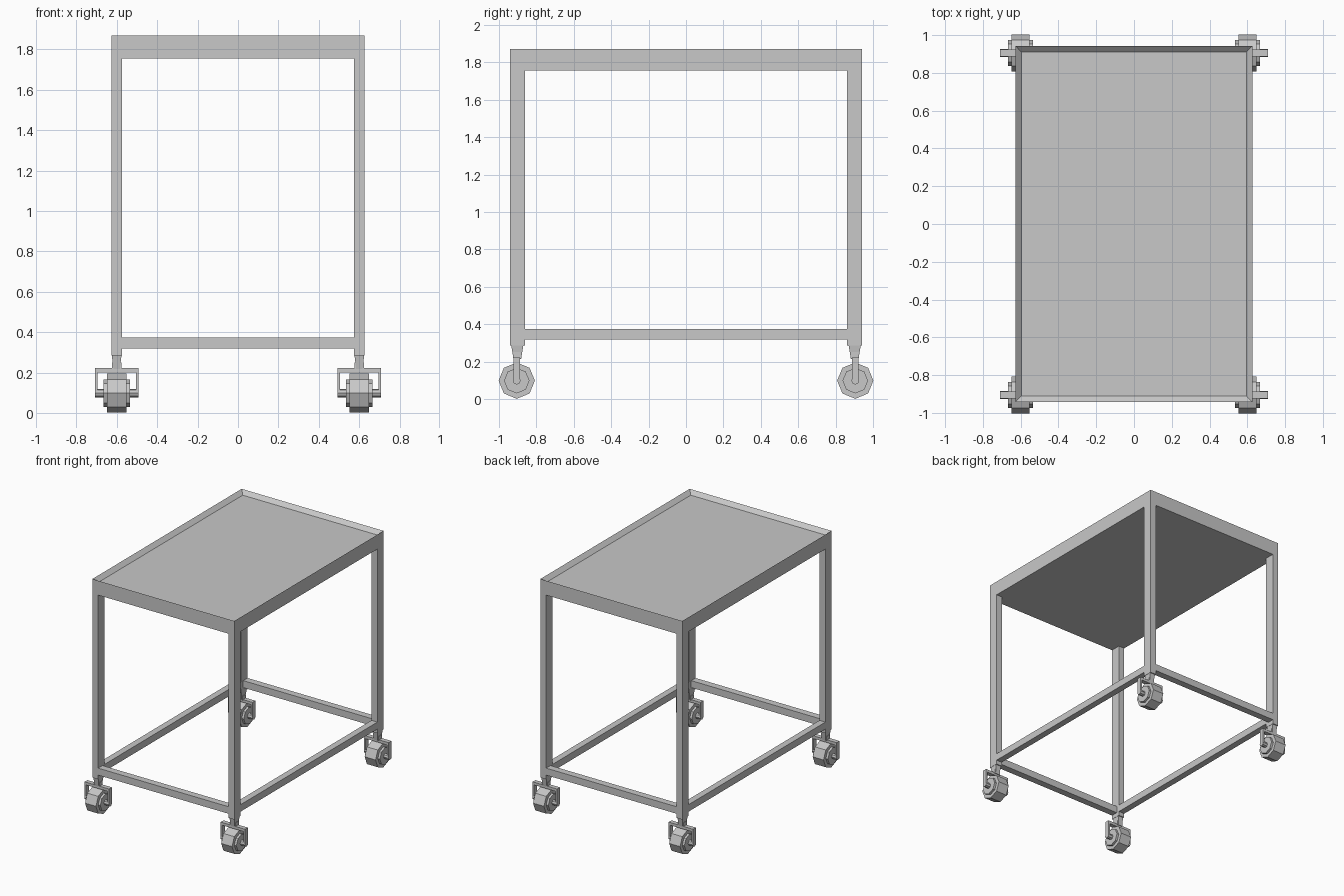
import bpy
import bmesh
import math
from mathutils import Matrix, Vector

if "Cube" in bpy.data.objects:
    bpy.data.objects.remove(bpy.data.objects["Cube"], do_unlink=True)

grey = bpy.data.materials.new("grey metal")
grey.use_nodes = True
colour = (0.58, 0.58, 0.58, 1)
grey.diffuse_color = colour
grey.node_tree.nodes["Principled BSDF"].inputs["Base Color"].default_value = colour


def finish(name, bm):
    bmesh.ops.recalc_face_normals(bm, faces=bm.faces)
    mesh = bpy.data.meshes.new(name)
    bm.to_mesh(mesh)
    bm.free()
    mesh.materials.append(grey)
    obj = bpy.data.objects.new(name, mesh)
    bpy.context.collection.objects.link(obj)
    return obj


def box(name, low, high, taper=1.0):
    """Box between two corners; taper scales its bottom end."""
    low, high = Vector(low), Vector(high)
    bm = bmesh.new()
    bmesh.ops.create_cube(bm, size=1)
    for v in bm.verts:
        if v.co.z < 0:
            v.co.x *= taper
            v.co.y *= taper
        v.co = (low + high) / 2 + v.co * (high - low)
    return finish(name, bm)


def drum(name, centre, radius, width):
    """Eight-sided cylinder lying along x."""
    bm = bmesh.new()
    bmesh.ops.create_cone(bm, cap_ends=True, segments=8, radius1=radius,
                          radius2=radius, depth=width)
    turn = Matrix.Translation(centre) @ Matrix.Rotation(math.pi / 2, 4, "Y")
    bmesh.ops.transform(bm, matrix=turn, verts=bm.verts)
    return finish(name, bm)


X, Y = 0.627, 0.942          # outer half sizes of the frame
LEG_X, LEG_Y = 0.052, 0.08   # leg section
TOP, APRON = 1.87, 1.755
RAIL_LOW, RAIL_HIGH = 0.318, 0.374

# Tray top: solid slab with a recessed upper face
tray = box("tray_top", (-X, -Y, APRON), (X, Y, TOP))
bm = bmesh.new()
bm.from_mesh(tray.data)
bm.faces.ensure_lookup_table()
upper = max(bm.faces, key=lambda f: f.calc_center_median().z)
bmesh.ops.inset_region(bm, faces=[upper], thickness=0.045)
for v in upper.verts:
    v.co.z -= 0.03
bm.to_mesh(tray.data)
bm.free()

# Lower rails
for side, s in (("right", -1), ("left", 1)):
    a, b = sorted((s * X, s * (X - LEG_X)))
    box(side + "_rail", (a, LEG_Y - Y, RAIL_LOW), (b, Y - LEG_Y, RAIL_HIGH))
for end, s in (("front", -1), ("back", 1)):
    a, b = sorted((s * Y, s * (Y - 0.055)))
    box(end + "_rail", (LEG_X - X, a, RAIL_LOW), (X - LEG_X, b, RAIL_HIGH))

# Legs and casters at each corner
WHEEL_Z = 0.098
for end, sy in (("front", -1), ("back", 1)):
    for side, sx in (("right", -1), ("left", 1)):
        tag = end + "_" + side + "_"
        cx, cy = sx * (X - LEG_X / 2), sy * (Y - LEG_Y / 2)
        hx, hy = LEG_X / 2, LEG_Y / 2
        box(tag + "leg", (cx - hx, cy - hy, 0.285), (cx + hx, cy + hy, APRON))

        # Tapered stem and its collar
        box(tag + "stem", (cx - 0.024, cy - 0.032, 0.215),
            (cx + 0.024, cy + 0.032, 0.285), 0.65)
        box(tag + "collar", (cx - 0.024, cy - 0.02, 0.215),
            (cx + 0.024, cy + 0.02, 0.25))

        # Fork
        wheel_y = sy * 0.905
        box(tag + "fork_bridge", (cx - 0.108, wheel_y - 0.018, 0.2),
            (cx + 0.108, wheel_y + 0.018, 0.222))
        for arm, s in (("inner", -sx), ("outer", sx)):
            a, b = sorted((cx + s * 0.108, cx + s * 0.095))
            box(tag + arm + "_fork_arm", (a, wheel_y - 0.018, 0.09),
                (b, wheel_y + 0.018, 0.21))

        # Wheel, hub and axle
        centre = (cx, wheel_y, WHEEL_Z)
        drum(tag + "wheel", centre, 0.097, 0.096)
        drum(tag + "hub", centre, 0.068, 0.132)
        drum(tag + "axle", centre, 0.021, 0.216)
